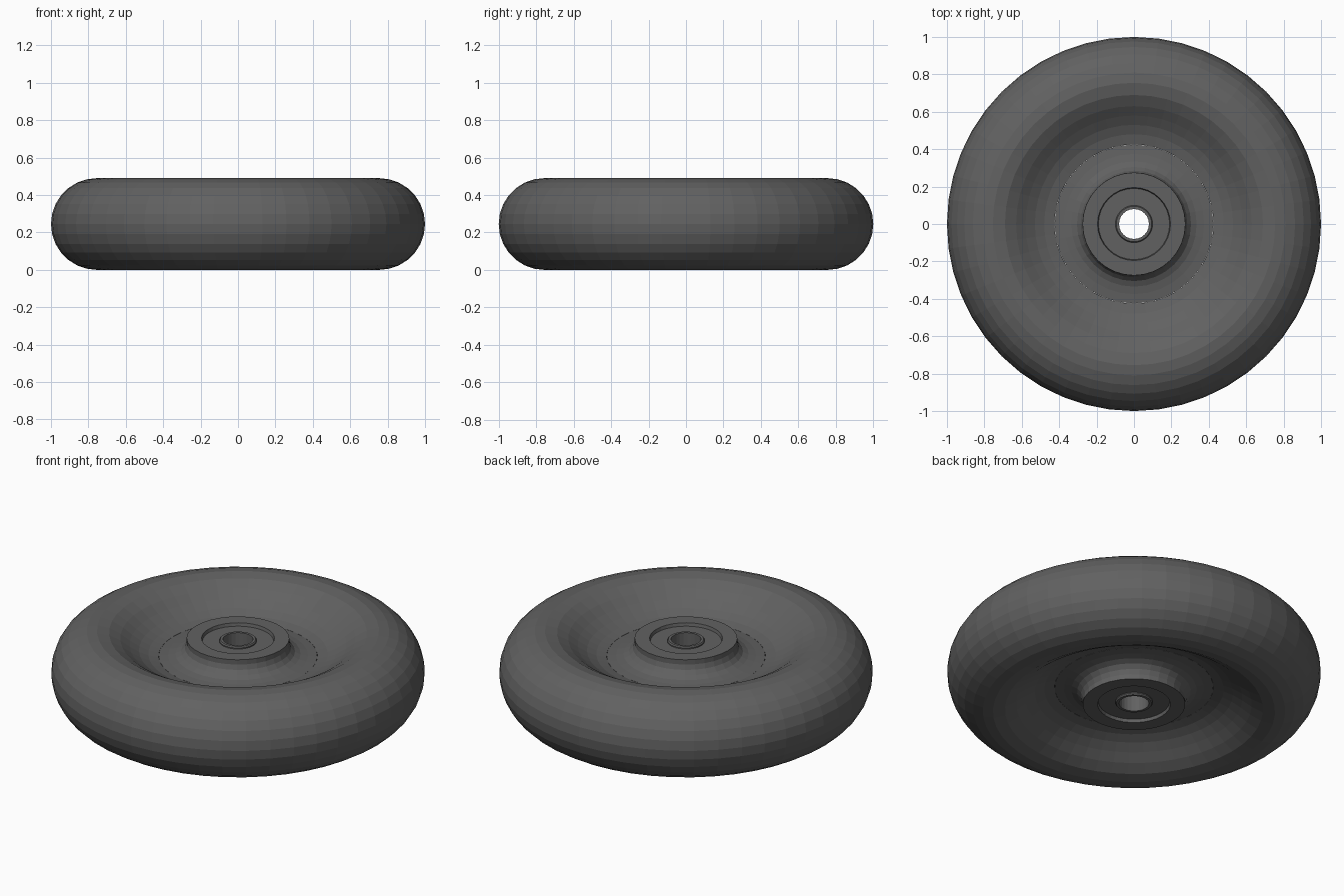
import bpy, bmesh, math

if "Cube" in bpy.data.objects:
    bpy.data.objects.remove(bpy.data.objects["Cube"])

MID = 0.245   # height of the wheel's mirror plane


def lathe(name, half, segs):
    """Revolve a half profile (radius, height above mid plane), mirrored about the mid plane."""
    profile = half + [(r, -h) for r, h in reversed(half) if h > 1e-6]
    bm = bmesh.new()
    rings = []
    for r, h in profile:
        rings.append([bm.verts.new((r * math.cos(2 * math.pi * i / segs),
                                    r * math.sin(2 * math.pi * i / segs),
                                    MID + h)) for i in range(segs)])
    n = len(rings)
    for k in range(n):
        a, b = rings[k], rings[(k + 1) % n]
        for i in range(segs):
            j = (i + 1) % segs
            bm.faces.new((a[i], a[j], b[j], b[i]))
    bmesh.ops.recalc_face_normals(bm, faces=bm.faces)
    mesh = bpy.data.meshes.new(name)
    bm.to_mesh(mesh)
    bm.free()
    obj = bpy.data.objects.new(name, mesh)
    bpy.context.collection.objects.link(obj)
    mat = bpy.data.materials.get("dark_rubber") or bpy.data.materials.new("dark_rubber")
    mat.diffuse_color = (0.12, 0.12, 0.12, 1)
    mat.use_nodes = True
    mat.node_tree.nodes["Principled BSDF"].inputs["Base Color"].default_value = mat.diffuse_color
    mesh.materials.append(mat)
    return obj


# Tyre: dished sidewall sweeping up into a round tread
tyre = [(0.425, 0.095), (0.48, 0.108), (0.53, 0.130), (0.58, 0.162),
        (0.63, 0.199), (0.69, 0.232)]
tyre += [(0.755 + 0.245 * math.sin(a), 0.245 * math.cos(a))
         for a in [math.pi / 2 * k / 7 for k in range(8)]]
lathe("tyre", tyre, 48)

# Hub: flared flange rising to a rim with a thin lip
hub = [(0.19, 0.18), (0.195, 0.20), (0.275, 0.20), (0.275, 0.172),
       (0.285, 0.145), (0.305, 0.122), (0.335, 0.108), (0.375, 0.10), (0.425, 0.095)]
lathe("hub", hub, 32)

# Bearing plate recessed into the hub
lathe("bearing", [(0.09, 0.182), (0.196, 0.182)], 32)

# Axle sleeve with a through hole
lathe("axle_sleeve", [(0.08, 0.195), (0.095, 0.195), (0.10, 0.188)], 24)
